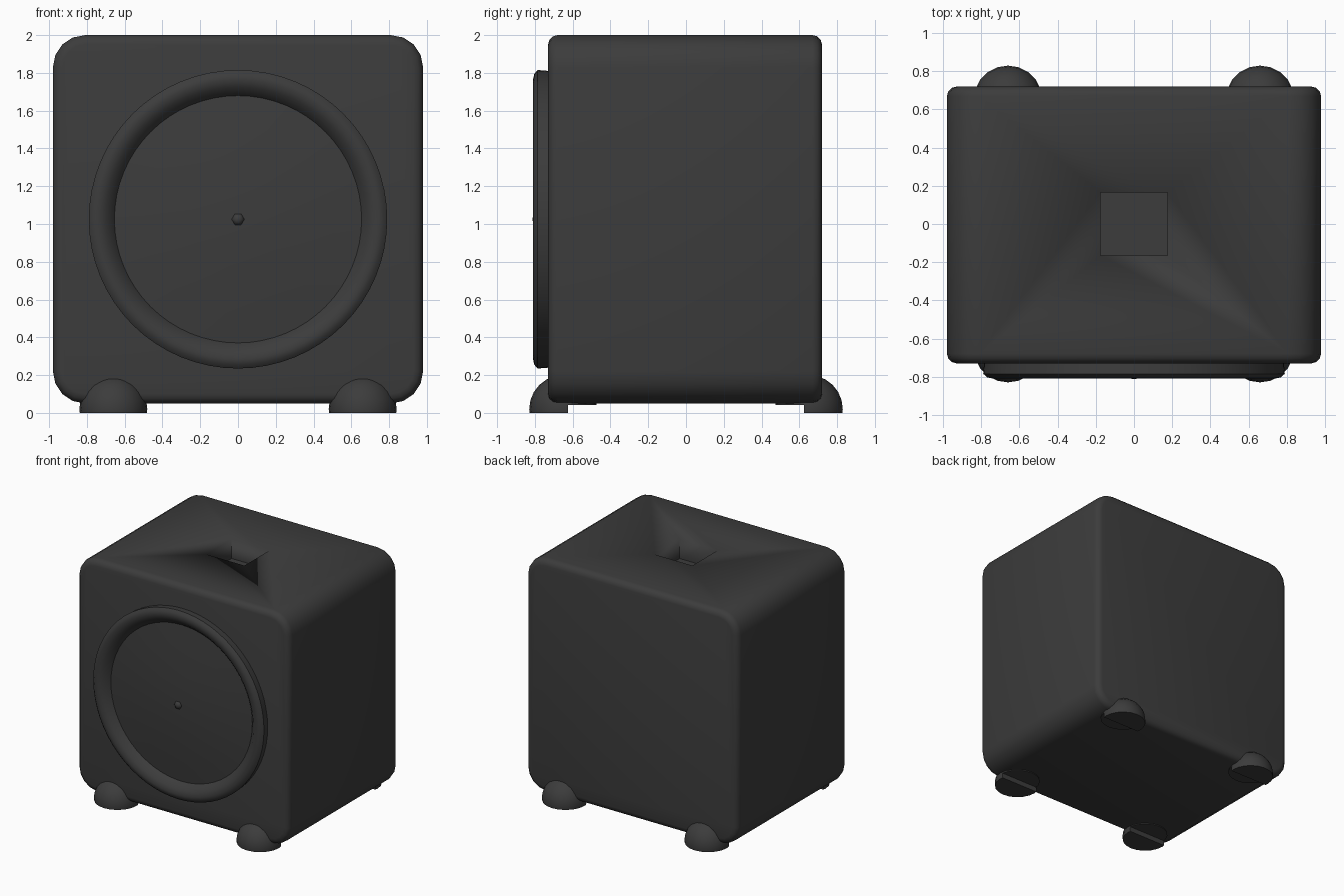
import bpy, bmesh, math
from mathutils import Vector, Matrix

cube = bpy.data.objects.get("Cube")
if cube:
    bpy.data.objects.remove(cube, do_unlink=True)

mat = bpy.data.materials.new("charcoal")
mat.use_nodes = True
colour = (0.045, 0.045, 0.045, 1)
mat.diffuse_color = colour
mat.node_tree.nodes["Principled BSDF"].inputs["Base Color"].default_value = colour


def finish(bm, name, angle=50):
    bmesh.ops.recalc_face_normals(bm, faces=bm.faces)
    mesh = bpy.data.meshes.new(name)
    bm.to_mesh(mesh)
    bm.free()
    mesh.materials.append(mat)
    ob = bpy.data.objects.new(name, mesh)
    bpy.context.collection.objects.link(ob)
    bpy.ops.object.select_all(action='DESELECT')
    ob.select_set(True)
    bpy.context.view_layer.objects.active = ob
    bpy.ops.object.shade_smooth_by_angle(angle=math.radians(angle))
    return ob


def box(size, centre):
    bm = bmesh.new()
    bmesh.ops.create_cube(bm, size=1, matrix=Matrix.Translation(centre) @ Matrix.Diagonal((*size, 1)))
    return bm


def cut(bm, co, no, fill=False):
    # Remove everything on the side the normal points to
    geom = bm.verts[:] + bm.edges[:] + bm.faces[:]
    res = bmesh.ops.bisect_plane(bm, geom=geom, plane_co=co, plane_no=no, clear_outer=True)
    if fill:
        edges = [e for e in res["geom_cut"] if isinstance(e, bmesh.types.BMEdge)]
        bmesh.ops.holes_fill(bm, edges=edges)


# Cabinet: wide corner rounding seen from the front, then a tight front and back rim
bm = box((1.96, 1.45, 1.95), (0, -0.005, 1.025))
long_edges = [e for e in bm.edges if abs(e.verts[0].co.y - e.verts[1].co.y) > 1]
bmesh.ops.bevel(bm, geom=long_edges, offset=0.17, segments=4, profile=0.5, affect='EDGES')
rim = [e for e in bm.edges if abs(e.verts[0].co.y - e.verts[1].co.y) < 0.01]
bmesh.ops.bevel(bm, geom=rim, offset=0.05, segments=3, profile=0.5, affect='EDGES')
cabinet = finish(bm, "cabinet")

# Square port sunk into the top
cutter = finish(box((0.35, 0.33, 0.4), (0, 0, 2.04)), "port_cutter")
cutter.hide_render = True
mod = cabinet.modifiers.new("port", 'BOOLEAN')
mod.operation = 'DIFFERENCE'
mod.solver = 'EXACT'
mod.object = cutter
bpy.context.view_layer.objects.active = cabinet
bpy.ops.object.modifier_apply(modifier=mod.name)
bpy.data.objects.remove(cutter, do_unlink=True)


def lathe(name, profile, steps, angle=50):
    # Spin (radius, y) points about the driver axis
    bm = bmesh.new()
    verts = [bm.verts.new((r, y, 1.025)) for r, y in profile]
    edges = [bm.edges.new(pair) for pair in zip(verts, verts[1:])]
    bmesh.ops.spin(bm, geom=verts + edges, cent=(0, 0, 1.025), axis=(0, 1, 0),
                   angle=math.tau, steps=steps)
    bmesh.ops.remove_doubles(bm, verts=bm.verts, dist=0.0005)
    return finish(bm, name, angle)


# Driver: raised surround, shallow domed diaphragm and a small centre cap
lathe("driver_surround", [(0.785, -0.72), (0.79, -0.785), (0.77, -0.803), (0.74, -0.81),
                          (0.70, -0.795), (0.67, -0.765), (0.65, -0.74), (0.64, -0.72)], 64)
lathe("driver_diaphragm", [(0.66, -0.745), (0.5, -0.763), (0.25, -0.785), (0, -0.793)], 64)
lathe("centre_cap", [(0.035, -0.78), (0.033, -0.797), (0.018, -0.81), (0, -0.813)], 6)

# Feet: domes gripping the lower edges, with the inner half cut higher
for side, sx in (("left", 1), ("right", -1)):
    for end, sy in (("front", -1), ("back", 1)):
        centre = Vector((0.66 * sx, 0.65 * sy, 0.02))
        for part, floor in (("foot", 0), ("foot_pad", 0.042)):
            bm = bmesh.new()
            bmesh.ops.create_uvsphere(bm, u_segments=20, v_segments=12, radius=0.18,
                                      matrix=Matrix.Translation(centre))
            cut(bm, (0, 0, floor), (0, 0, -1), True)
            if part == "foot":
                cut(bm, (0, 0.625 * sy, 0), (0, -sy, 0), True)
            else:
                cut(bm, (0, 0.625 * sy, 0), (0, sy, 0))
            finish(bm, f"{end}_{side}_{part}")
